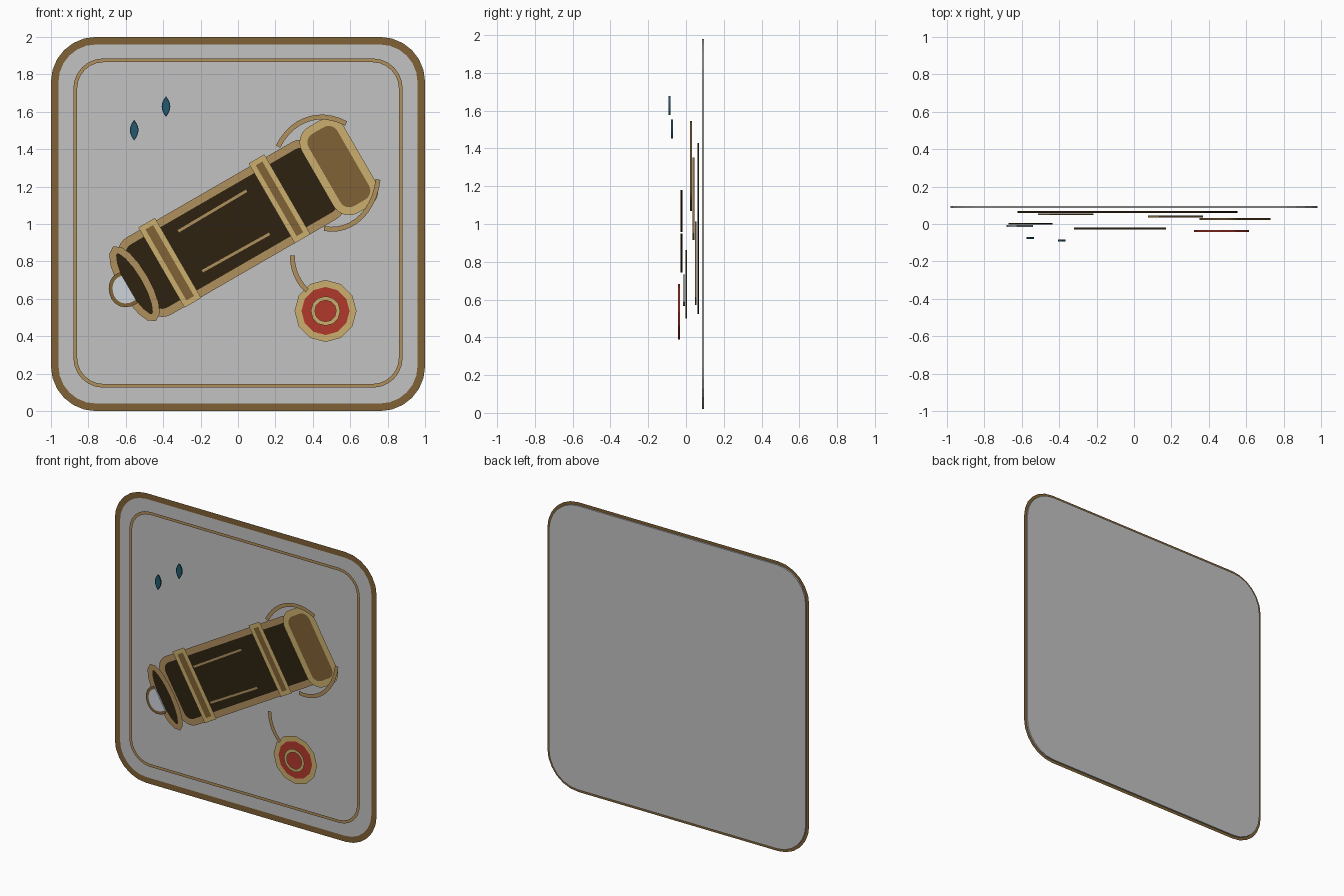
import bpy
import bmesh
from math import sin, cos, pi, radians
from mathutils import Vector, Matrix
from mathutils.geometry import interpolate_bezier

if "Cube" in bpy.data.objects:
    bpy.data.objects.remove(bpy.data.objects["Cube"], do_unlink=True)

THICK = 0.01
TILT = Matrix.Rotation(radians(30), 2)


def material(name, *rgb):
    lin = [((c / 255 + 0.055) / 1.055) ** 2.4 for c in rgb] + [1]
    m = bpy.data.materials.new(name)
    m.use_nodes = True
    m.diffuse_color = lin
    bsdf = m.node_tree.nodes["Principled BSDF"]
    bsdf.inputs["Base Color"].default_value = lin
    bsdf.inputs["Roughness"].default_value = 0.8
    return m


GREY = material("panel grey", 194, 194, 194)
BROWN = material("bronze brown", 128, 98, 54)
GOLD = material("dull gold", 175, 144, 92)
PALE = material("pale gold", 204, 175, 110)
DARK = material("dark leather", 45, 34, 17)
RED = material("wax red", 177, 57, 44)
TEAL = material("teal", 35, 90, 112)
DEEP = material("deep teal", 24, 62, 80)
GLASS = material("pale glass", 205, 211, 218)


def layer(i):
    """Depth of stacked layer i, counted from the panel forwards."""
    return 0.09 - 0.0127 * i


def finish(name, bm, mat):
    mesh = bpy.data.meshes.new(name)
    bm.to_mesh(mesh)
    bm.free()
    mesh.materials.append(mat)
    bpy.context.collection.objects.link(bpy.data.objects.new(name, mesh))


def plate(name, pts, i, mat):
    """Thin solid cut to an outline."""
    bm = bmesh.new()
    y = layer(i) - THICK / 2
    face = bm.faces.new([bm.verts.new((p[0], y, p[1])) for p in pts])
    new = bmesh.ops.extrude_face_region(bm, geom=[face], use_keep_orig=True)["geom"]
    bmesh.ops.translate(bm, vec=(0, THICK, 0),
                        verts=[g for g in new if isinstance(g, bmesh.types.BMVert)])
    bmesh.ops.recalc_face_normals(bm, faces=bm.faces)
    finish(name, bm, mat)


def ribbon(name, pts, i, width, mat, closed=True):
    """Flat mitred band that follows a path."""
    bm = bmesh.new()
    y, n = layer(i) - THICK / 2 - 0.001, len(pts)
    pairs = []
    for k, p in enumerate(pts):
        a = pts[k - 1] if closed or k else p
        b = pts[(k + 1) % n] if closed or k < n - 1 else p
        normals = [Vector((-d.y, d.x)).normalized() for d in (p - a, b - p) if d.length]
        mid = sum(normals, Vector((0, 0))).normalized()
        off = mid * (width / 2 / mid.dot(normals[0]))
        pairs.append([bm.verts.new((q.x, y, q.y)) for q in (p - off, p + off)])
    for k in range(n if closed else n - 1):
        (a, b), (c, d) = pairs[k], pairs[(k + 1) % n]
        bm.faces.new((a, c, d, b))
    finish(name, bm, mat)


def rounded(u0, u1, v0, v1, r, steps=6):
    corners = ((u1 - r, v1 - r), (u0 + r, v1 - r), (u0 + r, v0 + r), (u1 - r, v0 + r))
    return [Vector((cu + r * cos(t), cv + r * sin(t)))
            for q, (cu, cv) in enumerate(corners)
            for t in [pi / 2 * (q + s / steps) for s in range(steps + 1)]]


def rect(u0, u1, v0, v1):
    return [Vector(p) for p in ((u0, v0), (u1, v0), (u1, v1), (u0, v1))]


def ellipse(cx, cz, rx, rz, n):
    return [Vector((cx + rx * cos(2 * pi * k / n), cz + rz * sin(2 * pi * k / n)))
            for k in range(n)]


def lens(cx, cz, w, h, n=6):
    ts = [-1 + 2 * k / n for k in range(n)]
    return [Vector((cx + s * w * (1 - t * t), cz + s * h * t)) for s in (1, -1) for t in ts]


def tilted(pts):
    return [TILT @ p for p in pts]


def bezier(*p, n=12):
    return [v.to_2d() for v in interpolate_bezier(*[Vector(q) for q in p], n)]


def trimmed(name, pts, i, fill, width, edge):
    plate(name, pts, i, fill)
    ribbon(name + "_trim", pts, i, width, edge)


# Backing panel and its inner border line
trimmed("panel", rounded(-0.98, 0.98, 0.02, 1.98, 0.22), 0, GREY, 0.04, BROWN)
ribbon("inner_border", rounded(-0.87, 0.87, 0.135, 1.875, 0.15), 1, 0.02, GOLD)

# Tilted case with two straps and an end cap
trimmed("case_body", tilted(rounded(-0.126, 1.043, 0.647, 1.08, 0.075)), 2, DARK, 0.043, GOLD)
trimmed("lower_strap", tilted(rect(0.043, 0.118, 0.636, 1.102)), 3, BROWN, 0.028, PALE)
trimmed("upper_strap", tilted(rect(0.725, 0.794, 0.639, 1.104)), 4, BROWN, 0.028, PALE)
trimmed("end_cap", tilted(rounded(1.011, 1.23, 0.618, 1.106, 0.075)), 5, BROWN, 0.042, PALE)

# Curved cords beside the cap
ribbon("upper_cord", bezier((0.214, 1.414), (0.289, 1.564), (0.439, 1.612), (0.578, 1.537)),
       6, 0.026, GOLD, False)
ribbon("lower_cord", bezier((0.46, 0.976), (0.599, 0.949), (0.727, 1.056), (0.749, 1.238)),
       6, 0.026, GOLD, False)

# Open mouth and the loop hanging from it
trimmed("case_mouth", tilted(ellipse(-0.139, 0.866, 0.0615, 0.2085, 16)), 7, DARK, 0.036, GOLD)
loop = bezier((-0.626, 0.733), (-0.733, 0.703), (-0.674, 0.5), (-0.54, 0.586))
plate("loop_fill", loop, 8, GLASS)
ribbon("loop", loop, 8, 0.02, BROWN, False)

# Long stitches on the case
for side, a, b in (("upper", (-0.321, 0.96), (0.048, 1.179)),
                   ("lower", (-0.193, 0.746), (0.171, 0.949))):
    a, b = Vector(a), Vector(b)
    across = Vector((a.y - b.y, b.x - a.x)).normalized() * 0.002
    plate(side + "_stitch_core", [a - across, b - across, b + across, a + across], 9, DARK)
    ribbon(side + "_stitch", [a, b], 9, 0.019, GOLD, False)

# Round seal with its ring and cord
trimmed("seal", ellipse(0.468, 0.535, 0.147, 0.147, 12), 10, RED, 0.036, PALE)
ribbon("seal_ring", ellipse(0.468, 0.535, 0.068, 0.068, 12), 11, 0.021, PALE)
ribbon("seal_cord", bezier((0.291, 0.832), (0.289, 0.76), (0.32, 0.69), (0.369, 0.644)),
       12, 0.026, GOLD, False)

# Two small drops
for i, (x, z) in enumerate(((-0.555, 1.502), (-0.385, 1.628))):
    trimmed(("lower", "upper")[i] + "_drop", lens(x, z, 0.02, 0.05), 13 + i, TEAL, 0.006, DEEP)
